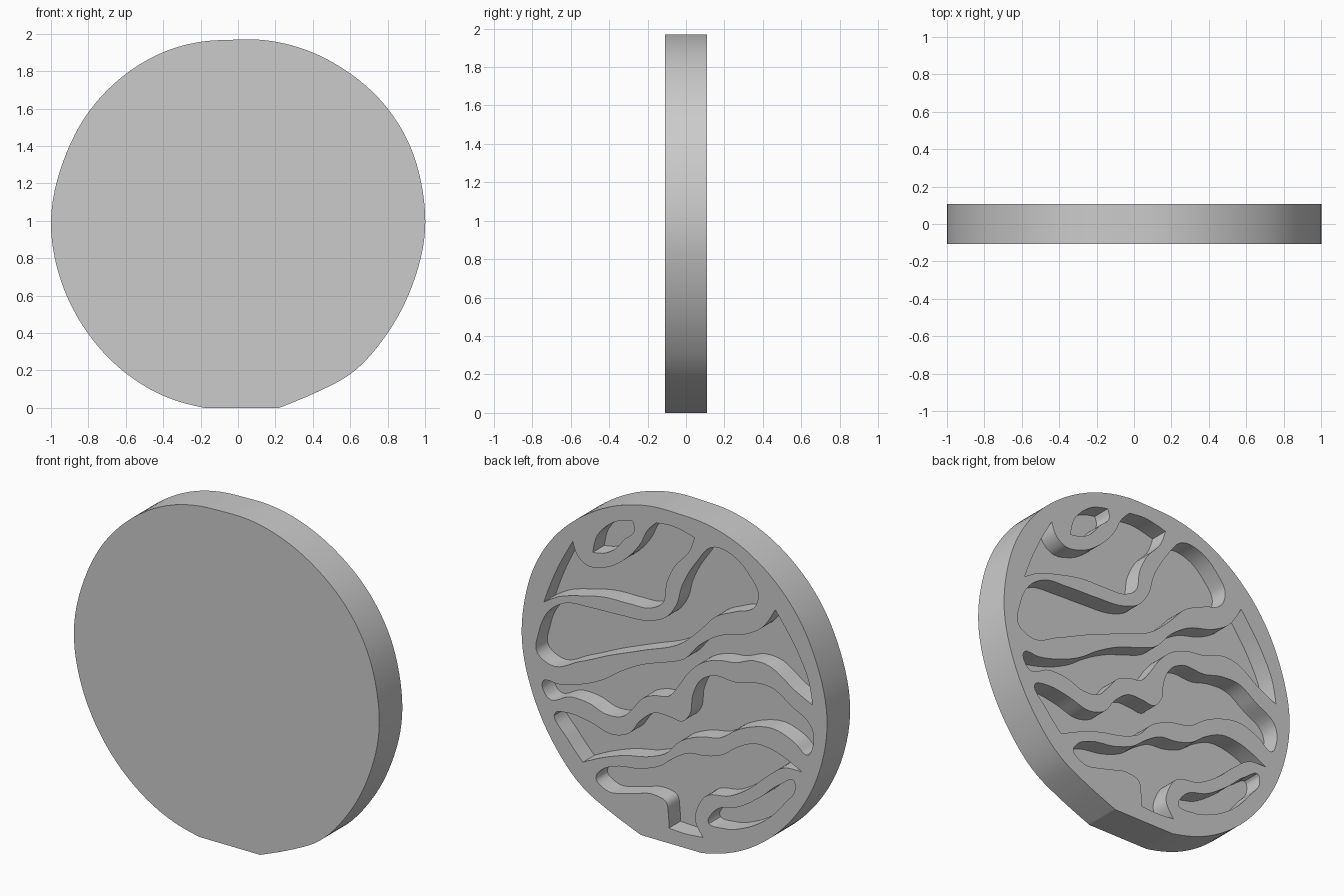
import bpy, bmesh
from mathutils import Vector

cube = bpy.data.objects.get("Cube")
if cube:
    bpy.data.objects.remove(cube, do_unlink=True)

BACK, FRONT, FLOOR = 0.108, -0.108, 0.0      # y of the raised face, plain face and pocket floors
C = True                                     # marks a sharp corner in an outline

# Disc outline (x, z): nearly round with a short flat foot
outline = [(.22, 0, C), (.42, .083), (.6, .18), (.8, .4), (.93, .65), (1, .95), (.98, 1.2), (.92, 1.4),
           (.78, 1.625), (.57, 1.808), (.36, 1.915), (.13, 1.967), (-.03, 1.968), (-.2, 1.957),
           (-.36, 1.917), (-.58, 1.8), (-.8, 1.58), (-.93, 1.33), (-1, 1), (-.95, .69), (-.8, .395),
           (-.63, .21), (-.4, .065), (-.28, .023), (-.18, 0, C)]

# Wavy pockets sunk into the back face (x, z)
upper_eye = [(.535, 1.59, C), (.51, 1.69), (.46, 1.755), (.37, 1.82), (.275, 1.845, C), (.262, 1.8),
             (.33, 1.72), (.4, 1.64), (.46, 1.605)]

top_pocket = [(.856, 1.21, C), (.81, 1.335), (.744, 1.48), (.666, 1.62, C), (.64, 1.55), (.58, 1.505),
              (.46, 1.52), (.325, 1.605), (.226, 1.72), (.174, 1.82), (.12, 1.875, C), (.016, 1.885),
              (-.13, 1.855, C), (-.1, 1.77), (0, 1.65), (.05, 1.545), (.08, 1.41), (.16, 1.36),
              (.29, 1.35), (.456, 1.345), (.62, 1.31), (.764, 1.265)]

upper_pocket = [(.9, .9), (.89, 1.02), (.823, 1.166), (.718, 1.24), (.554, 1.258), (.357, 1.266),
                (.16, 1.285), (.06, 1.33), (-.01, 1.42), (-.05, 1.55), (-.134, 1.7), (-.266, 1.835),
                (-.377, 1.818), (-.495, 1.724), (-.548, 1.637), (-.53, 1.555), (-.397, 1.487),
                (-.272, 1.426), (-.167, 1.317), (-.036, 1.2), (.2, 1.1), (.423, 1.01), (.62, .92),
                (.816, .85)]

middle_pocket = [(.865, .735), (.75, .75), (.554, .81), (.456, .86), (.357, .93), (.19, 1.02),
                 (.06, 1.065), (-.06, 1.115), (-.167, 1.23), (-.3, 1.32), (-.46, 1.37), (-.574, 1.44),
                 (-.66, 1.57, C), (-.8, 1.37), (-.88, 1.2), (-.905, 1.07, C), (-.8, 1.12), (-.6, 1.23),
                 (-.52, 1.23), (-.397, 1.186), (-.285, 1.17), (-.17, 1.12), (-.08, 1.03), (-.02, .94),
                 (.04, .87), (.13, .85), (.2, .82), (.27, .74), (.34, .67), (.45, .655), (.56, .69),
                 (.68, .695), (.83, .65)]

lower_pocket = [(.78, .575), (.7, .595), (.554, .58), (.4, .545), (.3, .58), (.22, .68), (.12, .75),
                (.03, .75), (-.05, .745), (-.1, .8), (-.12, .92), (-.17, 1.02), (-.25, 1.07), (-.4, 1.07),
                (-.52, 1.1), (-.64, 1.1), (-.76, 1.03), (-.9, .93), (-.905, .82), (-.875, .765),
                (-.79, .815), (-.66, .86), (-.495, .83), (-.41, .79), (-.3, .715), (-.167, .685),
                (-.036, .623), (.06, .525), (.16, .48), (.325, .443), (.49, .383), (.6, .33, C),
                (.7, .44)]

bottom_pocket = [(.515, .26), (.48, .315), (.39, .361), (.226, .391), (.095, .442), (0, .515),
                 (-.1, .57), (-.2, .58), (-.31, .615), (-.416, .69), (-.53, .74), (-.66, .73),
                 (-.836, .654, C), (-.725, .65), (-.613, .574), (-.495, .468), (-.364, .387),
                 (-.2, .34), (-.15, .26), (-.134, .187), (-.187, .094, C), (-.07, .085),
                 (.036, .09, C), (.04, .17), (.056, .24), (.13, .262), (.29, .227), (.456, .208)]

lower_eye = [(-.22, .2), (-.24, .244), (-.285, .29), (-.416, .335), (-.56, .431), (-.69, .541),
             (-.784, .585), (-.79, .541), (-.725, .444), (-.613, .32), (-.46, .223), (-.33, .184)]

pockets = [upper_eye, top_pocket, upper_pocket, middle_pocket, lower_pocket, bottom_pocket, lower_eye]


def smooth_loop(points, steps=6):
    """Closed Hermite curve through the points; corners get no tangent."""
    n = len(points)
    pos = [Vector(p[:2]) for p in points]
    tan = []
    for i in range(n):
        before, after = pos[i] - pos[i - 1], pos[(i + 1) % n] - pos[i]
        blend = before.normalized() * after.length + after.normalized() * before.length
        tan.append(Vector((0, 0)) if len(points[i]) == 3 else blend.normalized())
    out = []
    for i in range(n):
        a, b = pos[i], pos[(i + 1) % n]
        size = (b - a).length
        ta, tb = tan[i] * size, tan[(i + 1) % n] * size
        for k in range(steps):
            t = k / steps
            out.append(a * (2*t**3 - 3*t**2 + 1) + ta * (t**3 - 2*t**2 + t)
                       + b * (3*t**2 - 2*t**3) + tb * (t**3 - t**2))
    return out


bm = bmesh.new()
rim_edges = []


def sunk_wall(points, y_end):
    """Loop on the back face, a wall down to y_end and a cap there."""
    loop = smooth_loop(points)
    top = [bm.verts.new((p.x, BACK, p.y)) for p in loop]
    low = [bm.verts.new((p.x, y_end, p.y)) for p in loop]
    n = len(loop)
    for i in range(n):
        j = (i + 1) % n
        bm.faces.new((top[i], top[j], low[j], low[i]))
        rim_edges.append(bm.edges.get((top[i], top[j])))
    bm.faces.new(low)


# Outer rim with the plain front, then the pockets with their floors
sunk_wall(outline, FRONT)
for pocket in pockets:
    sunk_wall(pocket, FLOOR)

# Raised back face between the rim and the pockets
bmesh.ops.triangle_fill(bm, use_beauty=True, use_dissolve=False, edges=rim_edges, normal=(0, 1, 0))
bmesh.ops.recalc_face_normals(bm, faces=bm.faces[:])

mesh = bpy.data.meshes.new("patterned_disc")
bm.to_mesh(mesh)
bm.free()
disc = bpy.data.objects.new("patterned_disc", mesh)
bpy.context.collection.objects.link(disc)

# Plain grey material
grey = bpy.data.materials.new("light_grey")
grey.use_nodes = True
grey.diffuse_color = (0.6, 0.6, 0.6, 1)
for node in grey.node_tree.nodes:
    if node.type == 'BSDF_PRINCIPLED':
        node.inputs["Base Color"].default_value = (0.6, 0.6, 0.6, 1)
mesh.materials.append(grey)

# Smooth walls, crisp edges
bpy.ops.object.select_all(action='DESELECT')
disc.select_set(True)
bpy.context.view_layer.objects.active = disc
bpy.ops.object.shade_smooth_by_angle(angle=0.52)
